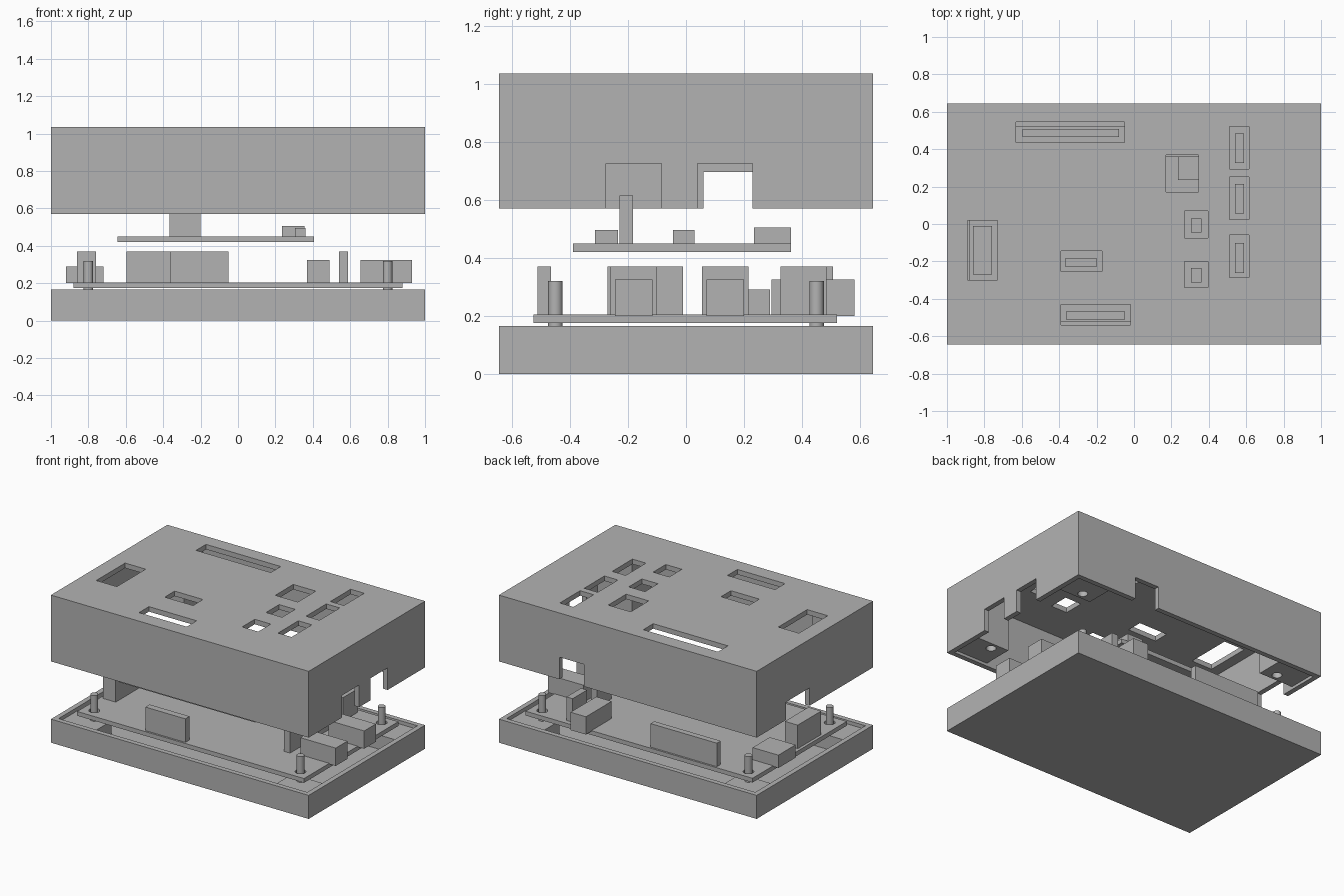
import bpy, bmesh
from mathutils import Matrix, Vector

if "Cube" in bpy.data.objects:
    bpy.data.objects.remove(bpy.data.objects["Cube"])

grey = bpy.data.materials.new("plain_grey")
grey.use_nodes = True
grey.diffuse_color = (0.45, 0.45, 0.45, 1)
grey.node_tree.nodes["Principled BSDF"].inputs["Base Color"].default_value = (0.45, 0.45, 0.45, 1)


def add(name, bm):
    mesh = bpy.data.meshes.new(name)
    bm.to_mesh(mesh)
    bm.free()
    mesh.materials.append(grey)
    obj = bpy.data.objects.new(name, mesh)
    bpy.context.collection.objects.link(obj)
    return obj


def box(name, x, y, z):
    """Box from (low, high) ranges."""
    lo, hi = Vector((x[0], y[0], z[0])), Vector((x[1], y[1], z[1]))
    bm = bmesh.new()
    bmesh.ops.create_cube(bm, size=1, matrix=Matrix.Translation((lo + hi) / 2)
                          @ Matrix.Diagonal((*(hi - lo), 1)))
    return add(name, bm)


def rod(name, x, y, z, r):
    bm = bmesh.new()
    bmesh.ops.create_cone(bm, cap_ends=True, segments=24, radius1=r, radius2=r, depth=z[1] - z[0],
                          matrix=Matrix.Translation((x, y, (z[0] + z[1]) / 2)))
    obj = add(name, bm)
    obj.data.polygons.foreach_set("use_smooth", [len(f.vertices) == 4 for f in obj.data.polygons])
    return obj


def cut(obj, cutters):
    """Subtract the cutters, bake the result and discard them."""
    for c in cutters:
        mod = obj.modifiers.new("cut", "BOOLEAN")
        mod.operation, mod.solver, mod.object = "DIFFERENCE", "EXACT", c
        c.hide_render = True
    deps = bpy.context.evaluated_depsgraph_get()
    mesh = bpy.data.meshes.new_from_object(obj.evaluated_get(deps))
    obj.modifiers.clear()
    obj.data = mesh
    for c in cutters:
        bpy.data.objects.remove(c)


HX, HY, WALL = 1.0, 0.645, 0.035
IX, IY = HX - WALL, HY - WALL
corners = [(sx, sy) for sx in (-1, 1) for sy in (-1, 1)]
PX, PY = 0.8, 0.45


def span(s, a, b):
    return (a, b) if s > 0 else (-b, -a)


# Bottom tray
tray = box("bottom_tray", (-HX, HX), (-HY, HY), (0, 0.165))
cut(tray, [box("cutter", (-IX, IX), (-IY, IY), (0.04, 0.3))])

# Top lid: hollow shell, ports in the side walls, windows in the ceiling
lid = box("top_lid", (-HX, HX), (-HY, HY), (0.57, 1.035))
cutters = [box("cutter", (-IX, IX), (-IY, IY), (0.4, 1.0))]
ports = [((0.9, 1.1), (-0.275, -0.085), 0.725),
         ((0.9, 1.1), (0.04, 0.23), 0.725),
         ((-1.1, -0.9), (0.06, 0.32), 0.695),
         ((0.34, 0.53), (0.55, 0.7), 0.725)]
cutters += [box("cutter", x, y, (0.5, top)) for x, y, top in ports]
windows = [((-0.63, -0.05), (0.435, 0.545)), ((-0.39, -0.02), (-0.54, -0.43)),
           ((-0.89, -0.73), (-0.3, 0.02)), ((-0.39, -0.17), (-0.255, -0.145)),
           ((0.17, 0.345), (0.17, 0.37)),
           ((0.27, 0.395), (-0.075, 0.07)), ((0.27, 0.395), (-0.34, -0.2))]
windows += [((0.51, 0.615), (y, y + 0.225)) for y in (-0.285, 0.025, 0.295)]
cutters += [box("cutter", x, y, (0.95, 1.1)) for x, y in windows]
cut(lid, cutters)

# Main board with clearance holes at the corners
board = box("main_board", (-0.88, 0.88), (-0.525, 0.52), (0.175, 0.205))
cut(board, [rod("cutter", sx * PX, sy * PY, (0.1, 0.3), 0.035) for sx, sy in corners])

# Corner posts, pins and sockets
for sx, sy in corners:
    x, y = span(sx, 0.7, IX + 0.01), span(sy, 0.4, IY + 0.01)
    box("tray_corner_post", x, y, (0.03, 0.14))
    rod("locating_pin", sx * PX, sy * PY, (0.1, 0.32), 0.025)
    post = box("lid_corner_post", x, y, (0.59, 1.01))
    cut(post, [rod("cutter", sx * PX, sy * PY, (0.5, 0.75), 0.032)])

# Connectors on the main board
BASE = 0.2
main_parts = [("side_port", (0.655, 0.93), (-0.245, -0.115), 0.325),
              ("side_port", (0.655, 0.93), (0.07, 0.2), 0.325),
              ("back_port", (0.37, 0.49), (0.295, 0.58), 0.325),
              ("left_port", (-0.92, -0.72), (0.1, 0.29), 0.29),
              ("tall_socket", (-0.86, -0.76), (-0.27, -0.01), 0.37),
              ("back_header", (-0.595, -0.08), (0.465, 0.507), 0.37),
              ("front_header", (-0.36, -0.05), (-0.512, -0.465), 0.37)]
main_parts += [("side_header", (0.54, 0.588), (y, y + 0.16), 0.37) for y in (-0.262, 0.055, 0.325)]
for name, x, y, top in main_parts:
    box(name, x, y, (BASE, top))

# Upper board and its parts
box("upper_board", (-0.645, 0.405), (-0.39, 0.362), (0.42, 0.45))
upper_parts = [("upper_header", (-0.365, -0.2), (-0.23, -0.183), 0.615),
               ("upper_socket", (0.235, 0.355), (0.235, 0.362), 0.505),
               ("small_header", (0.305, 0.36), (-0.045, 0.03), 0.495),
               ("small_header", (0.305, 0.36), (-0.313, -0.235), 0.495)]
for name, x, y, top in upper_parts:
    box(name, x, y, (0.445, top))
